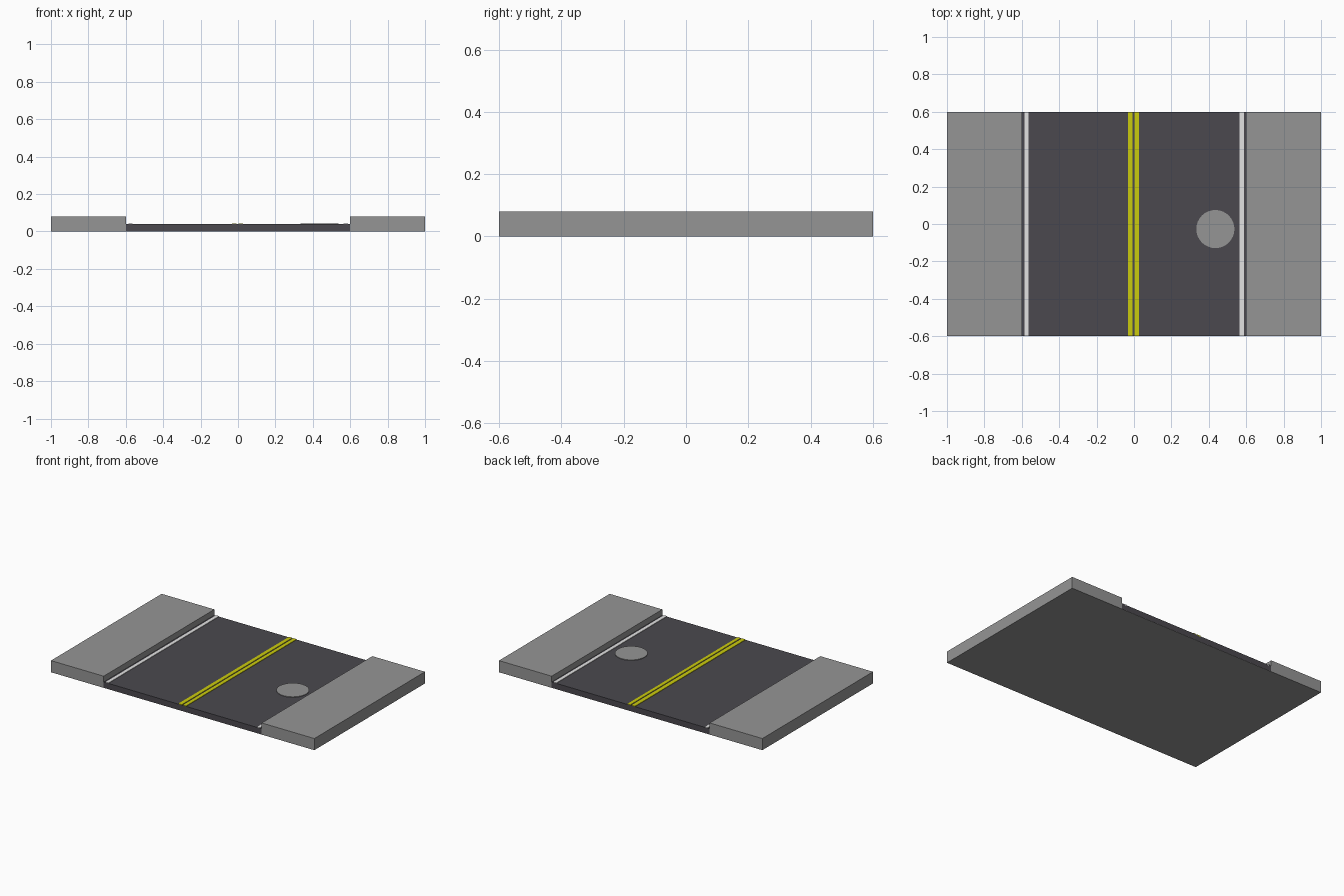
import bpy, bmesh

if "Cube" in bpy.data.objects:
    bpy.data.objects.remove(bpy.data.objects["Cube"])


def material(name, rgb):
    m = bpy.data.materials.new(name)
    m.diffuse_color = (*rgb, 1)
    m.use_nodes = True
    m.node_tree.nodes["Principled BSDF"].inputs["Base Color"].default_value = m.diffuse_color
    return m


concrete = material("concrete grey", (0.30, 0.30, 0.30))
asphalt = material("asphalt", (0.070, 0.066, 0.077))
white = material("line white", (0.76, 0.76, 0.76))
yellow = material("line yellow", (0.60, 0.60, 0.004))


def finish(name, bm, mat):
    bmesh.ops.recalc_face_normals(bm, faces=bm.faces[:])
    me = bpy.data.meshes.new(name)
    bm.to_mesh(me)
    bm.free()
    me.materials.append(mat)
    ob = bpy.data.objects.new(name, me)
    bpy.context.collection.objects.link(ob)
    return ob


def strip(name, profile, mat):
    """Extrude an x/z profile along the full length of the street."""
    bm = bmesh.new()
    face = bm.faces.new([bm.verts.new((x, -0.6, z)) for x, z in profile])
    new = bmesh.ops.extrude_face_region(bm, geom=[face])["geom"]
    verts = [v for v in new if isinstance(v, bmesh.types.BMVert)]
    bmesh.ops.translate(bm, verts=verts, vec=(0, 1.2, 0))
    return finish(name, bm, mat)


def rect(x0, x1, z0, z1):
    return [(x0, z0), (x1, z0), (x1, z1), (x0, z1)]


# Pavements joined by a thin base under the road
strip("pavements", [(-1, 0), (1, 0), (1, 0.08), (0.6, 0.08), (0.6, 0.002),
                    (-0.6, 0.002), (-0.6, 0.08), (-1, 0.08)], concrete)

# Road surface
strip("road", rect(-0.6, 0.6, 0.002, 0.04), asphalt)

# Painted lines
for name, x0, x1, mat in [("edge_line_left", -0.586, -0.564, white),
                          ("edge_line_right", 0.565, 0.587, white),
                          ("centre_line_left", -0.033, -0.007, yellow),
                          ("centre_line_right", 0.003, 0.026, yellow)]:
    strip(name, rect(x0, x1, 0.036, 0.0435), mat)

# Manhole cover
bm = bmesh.new()
bmesh.ops.create_cone(bm, cap_ends=True, segments=32,
                      radius1=0.102, radius2=0.102, depth=0.008)
bmesh.ops.translate(bm, verts=bm.verts[:], vec=(0.435, -0.027, 0.040))
finish("manhole_cover", bm, concrete)
